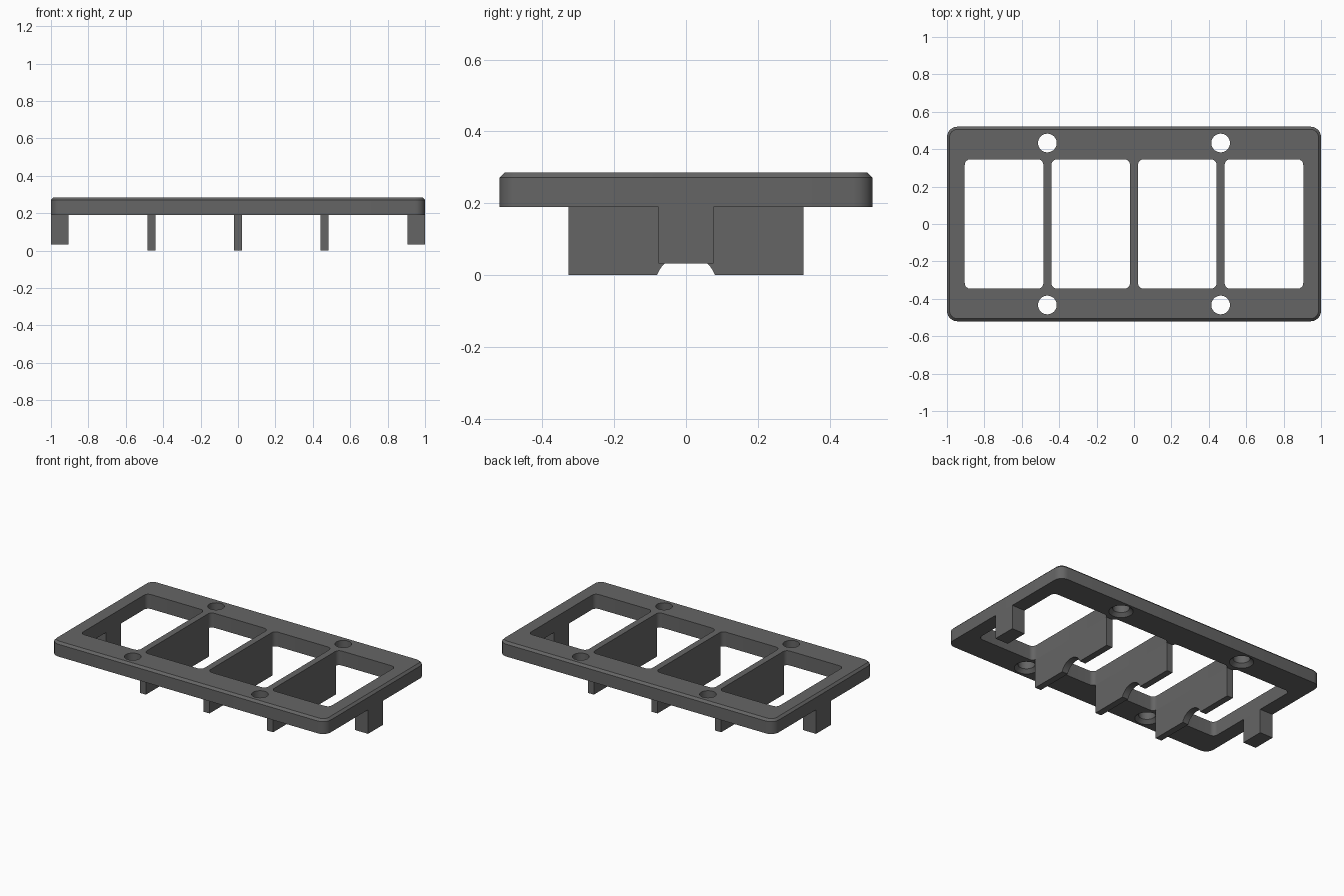
import bpy, bmesh, math

if "Cube" in bpy.data.objects:
    bpy.data.objects.remove(bpy.data.objects["Cube"])

grey = bpy.data.materials.new("dark grey")
grey.diffuse_color = (0.13, 0.13, 0.13, 1)
grey.use_nodes = True
grey.node_tree.nodes["Principled BSDF"].inputs["Base Color"].default_value = grey.diffuse_color

BOTTOM, TOP = 0.19, 0.285
RIBS = (-0.463, 0.0, 0.463)
RIB_W = 0.043


def rounded_rect(cx, hx, hy, r, z, steps=6):
    """Counter-clockwise rounded rectangle at height z."""
    pts = []
    for i, (sx, sy) in enumerate(((1, 1), (-1, 1), (-1, -1), (1, -1))):
        for k in range(steps + 1):
            a = math.pi / 2 * (i + k / steps)
            pts.append((cx + sx * (hx - r) + r * math.cos(a),
                        sy * (hy - r) + r * math.sin(a), z))
    return pts


def circle(cx, cy, r, z, n=32):
    return [(cx + r * math.cos(2 * math.pi * k / n),
             cy + r * math.sin(2 * math.pi * k / n), z) for k in range(n)]


def loft(name, loops):
    """Closed solid through matching loops."""
    bm = bmesh.new()
    rings = [[bm.verts.new(p) for p in loop] for loop in loops]
    n = len(rings[0])
    bm.faces.new(rings[0][::-1])
    bm.faces.new(rings[-1])
    for a, b in zip(rings, rings[1:]):
        for i in range(n):
            j = (i + 1) % n
            bm.faces.new((a[i], a[j], b[j], b[i]))
    bmesh.ops.recalc_face_normals(bm, faces=bm.faces)
    me = bpy.data.meshes.new(name)
    bm.to_mesh(me)
    bm.free()
    me.materials.append(grey)
    ob = bpy.data.objects.new(name, me)
    bpy.context.collection.objects.link(ob)
    return ob


def activate(ob):
    bpy.ops.object.select_all(action='DESELECT')
    ob.select_set(True)
    bpy.context.view_layer.objects.active = ob


def cut(ob, cutter):
    activate(ob)
    mod = ob.modifiers.new("cut", 'BOOLEAN')
    mod.operation = 'DIFFERENCE'
    mod.solver = 'EXACT'
    mod.object = cutter
    bpy.ops.object.modifier_apply(modifier=mod.name)
    bpy.data.objects.remove(cutter)


# Frame plate with chamfered top edge
plate = loft("frame_plate", [
    rounded_rect(0, 1.0, 0.52, 0.055, BOTTOM),
    rounded_rect(0, 1.0, 0.52, 0.055, TOP - 0.014),
    rounded_rect(0, 0.986, 0.506, 0.041, TOP)])

# Four rounded windows between the ribs
edges = [-0.905] + [x + s * RIB_W / 2 for x in RIBS for s in (-1, 1)] + [0.905]
for x0, x1 in zip(edges[::2], edges[1::2]):
    cx, hx = (x0 + x1) / 2, (x1 - x0) / 2
    cut(plate, loft("window_cutter", [rounded_rect(cx, hx, 0.346, 0.03, z)
                                      for z in (BOTTOM - 0.1, TOP + 0.1)]))

# Screw holes, flared underneath
for x in (-0.463, 0.463):
    for y in (-0.433, 0.433):
        cut(plate, loft("hole_cutter", [
            circle(x, y, 0.072, BOTTOM - 0.02), circle(x, y, 0.072, BOTTOM),
            circle(x, y, 0.05, BOTTOM + 0.022), circle(x, y, 0.05, TOP + 0.1)]))

parts = [plate]

# Divider ribs with an arched notch in the bottom edge
R, ZC = 0.086, -0.03
half = math.acos(-ZC / R)
arch = [(R * math.sin(a), ZC + R * math.cos(a))
        for a in (-half + 2 * half * k / 16 for k in range(17))]
profile = [(-0.327, 0)] + arch + [(0.327, 0), (0.327, BOTTOM), (-0.327, BOTTOM)]
for name, x in zip(("left_rib", "centre_rib", "right_rib"), RIBS):
    parts.append(loft(name, [[(x + s * RIB_W / 2, y, z) for y, z in profile]
                             for s in (-1, 1)]))

# End legs
for name, s in (("left_leg", -1), ("right_leg", 1)):
    parts.append(loft(name, [[(s * x, y, z) for x, y in
                              ((0.905, -0.077), (1, -0.077), (1, 0.077), (0.905, 0.077))]
                             for z in (0.032, BOTTOM)]))

for ob in parts:
    activate(ob)
    bpy.ops.object.shade_smooth_by_angle(angle=math.radians(30))
